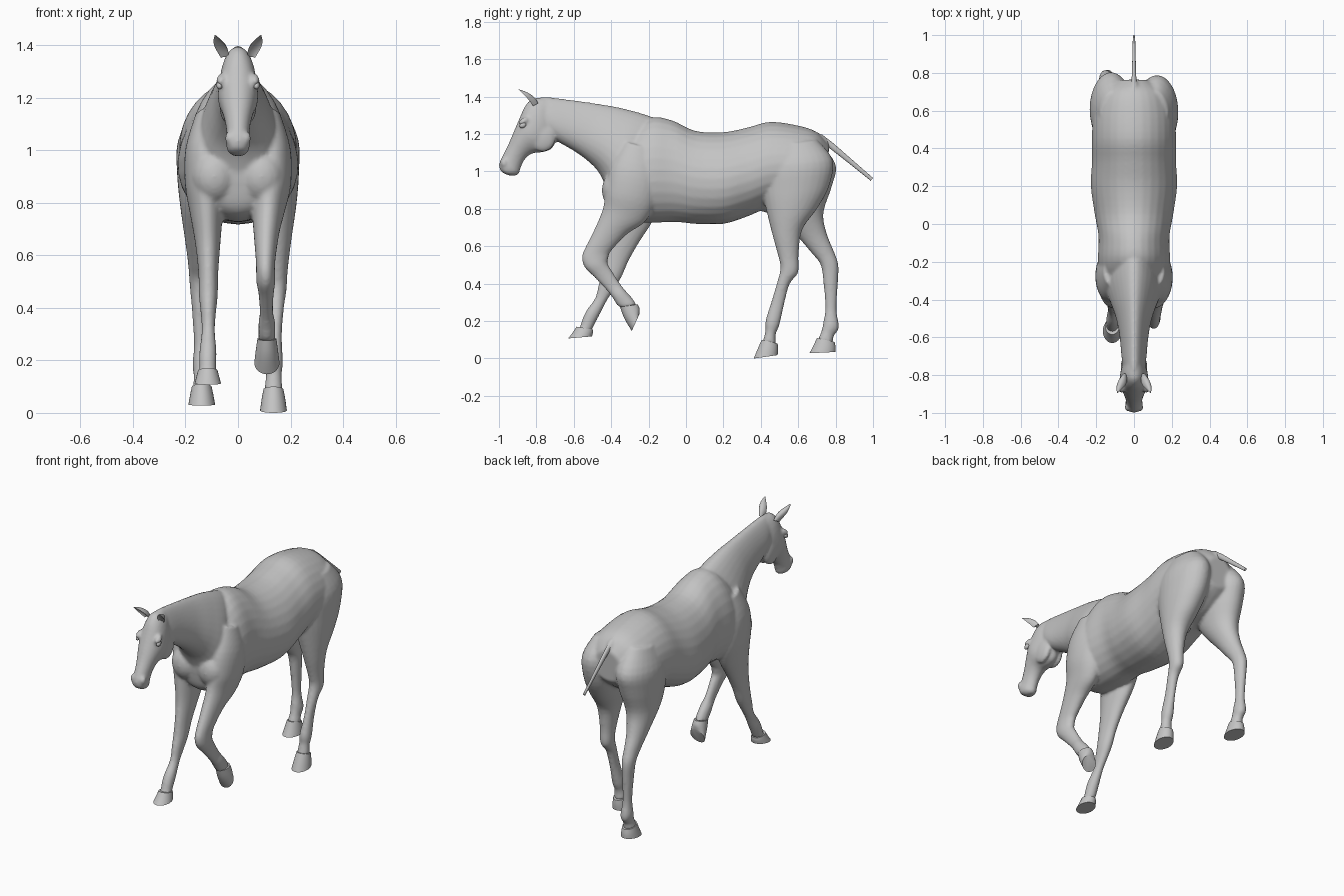
import bpy, bmesh, math
from mathutils import Vector, Matrix

cube = bpy.data.objects.get("Cube")
if cube:
    bpy.data.objects.remove(cube, do_unlink=True)

GREY = (0.55, 0.55, 0.55, 1)
grey = bpy.data.materials.new("plain grey")
grey.diffuse_color = GREY
grey.use_nodes = True
grey.node_tree.nodes["Principled BSDF"].inputs["Base Color"].default_value = GREY


def spline(keys, steps):
    """Catmull-Rom interpolation through tuples of numbers."""
    out = []
    for i in range(len(keys) - 1):
        p = [Vector(keys[min(max(j, 0), len(keys) - 1)]) for j in range(i - 1, i + 3)]
        for s in range(steps):
            t = s / steps
            out.append(0.5 * (2 * p[1] + (p[2] - p[0]) * t
                              + (2 * p[0] - 5 * p[1] + 4 * p[2] - p[3]) * t * t
                              + (3 * p[1] - p[0] - 3 * p[2] + p[3]) * t ** 3))
    return out + [Vector(keys[-1])]


def loft(bm, keys, steps=4, n=28, egg=0.0, cup=0.0):
    """Skin over rings: (y, z of one edge, y, z of the other edge, x centre, half width)."""
    rings = []
    for y1, z1, y2, z2, x, w in spline(keys, steps):
        ring = []
        for k in range(n):
            a = 2 * math.pi * k / n
            v, u = math.sin(a), math.cos(a)
            u *= 1 - egg * v
            if v > 0:
                v *= 1 - cup
            ring.append(bm.verts.new((x + w * u, (y1 + y2) / 2 + v * (y1 - y2) / 2,
                                      (z1 + z2) / 2 + v * (z1 - z2) / 2)))
        rings.append(ring)
    faces = [bm.faces.new(rings[0]), bm.faces.new(rings[-1])]
    for r, s in zip(rings, rings[1:]):
        for k in range(n):
            j = (k + 1) % n
            faces.append(bm.faces.new((r[k], r[j], s[j], s[k])))
    bmesh.ops.recalc_face_normals(bm, faces=faces)


def ball(bm, loc, size, tilt=0):
    m = Matrix.Translation(loc) @ Matrix.Rotation(tilt, 4, 'X') @ Matrix.Diagonal((*size, 1))
    bmesh.ops.create_uvsphere(bm, u_segments=20, v_segments=12, radius=1, matrix=m)


def finish(bm, name, angle=None):
    me = bpy.data.meshes.new(name)
    bm.to_mesh(me)
    bm.free()
    me.materials.append(grey)
    ob = bpy.data.objects.new(name, me)
    bpy.context.collection.objects.link(ob)
    bpy.ops.object.select_all(action='DESELECT')
    ob.select_set(True)
    bpy.context.view_layer.objects.active = ob
    if angle:
        bpy.ops.object.shade_smooth_by_angle(angle=math.radians(angle))
    else:
        bpy.ops.object.shade_smooth()
    return ob


skin = bmesh.new()

# Barrel, from chest to rump
loft(skin, [(-.435, .98, -.425, .88, 0, .05), (-.41, 1.06, -.40, .78, 0, .12),
            (-.33, 1.18, -.33, .735, 0, .17), (-.20, 1.285, -.20, .725, 0, .19),
            (-.08, 1.275, -.06, .73, 0, .187), (.05, 1.217, .05, .72, 0, .207),
            (.20, 1.21, .20, .72, 0, .228), (.33, 1.235, .33, .76, 0, .222),
            (.45, 1.265, .45, .81, 0, .222), (.60, 1.245, .60, .84, 0, .215),
            (.70, 1.21, .70, .90, 0, .175), (.765, 1.14, .755, .95, 0, .09)], egg=.1)

# Neck
loft(skin, [(-.10, 1.26, -.40, .82, 0, .13), (-.22, 1.305, -.43, .92, 0, .14),
            (-.35, 1.34, -.47, 1.00, 0, .115), (-.48, 1.363, -.53, 1.06, 0, .088),
            (-.62, 1.383, -.60, 1.11, 0, .072), (-.75, 1.398, -.67, 1.15, 0, .064),
            (-.80, 1.39, -.72, 1.18, 0, .055)], egg=.3)

# Head, from poll to lips
loft(skin, [(-.76, 1.395, -.70, 1.22, 0, .045), (-.82, 1.39, -.695, 1.165, 0, .062),
            (-.86, 1.35, -.72, 1.12, 0, .072), (-.89, 1.285, -.765, 1.103, 0, .076),
            (-.92, 1.215, -.825, 1.095, 0, .062), (-.95, 1.145, -.865, 1.06, 0, .048),
            (-.98, 1.085, -.885, 1.015, 0, .043), (-.998, 1.045, -.895, .985, 0, .045),
            (-.995, 1.01, -.92, .977, 0, .036), (-.975, .99, -.945, .978, 0, .018)], egg=-.08)

# Brow ridges, cheeks and nostril wings
for s in (-1, 1):
    ball(skin, (s * .063, -.868, 1.268), (.02, .03, .018), .6)
    ball(skin, (s * .045, -.765, 1.18), (.026, .068, .075))
    ball(skin, (s * .03, -.972, 1.045), (.02, .02, .026))
    ball(skin, (s * .09, -.375, .90), (.085, .075, .10))

# Shoulder and foreleg: left is lifted, right reaches forward
loft(skin, [(-.33, 1.16, -.17, 1.12, .11, .05), (-.40, 1.03, -.14, .98, .125, .075),
            (-.43, .90, -.16, .84, .125, .077), (-.445, .80, -.22, .73, .115, .062),
            (-.49, .69, -.315, .665, .108, .048), (-.545, .58, -.40, .575, .105, .037),
            (-.557, .535, -.415, .535, .105, .036), (-.54, .485, -.42, .51, .106, .036),
            (-.49, .435, -.40, .475, .107, .029), (-.425, .365, -.355, .405, .108, .025),
            (-.39, .32, -.325, .365, .11, .032), (-.368, .285, -.285, .32, .11, .032),
            (-.345, .27, -.265, .285, .11, .033)])
loft(skin, [(-.33, 1.16, -.17, 1.12, -.11, .05), (-.40, 1.03, -.14, .98, -.125, .075),
            (-.42, .90, -.14, .84, -.125, .077), (-.42, .78, -.18, .73, -.12, .062),
            (-.42, .66, -.245, .63, -.115, .048), (-.435, .55, -.305, .525, -.113, .038),
            (-.448, .465, -.345, .435, -.113, .036), (-.465, .405, -.38, .375, -.113, .03),
            (-.485, .325, -.425, .305, -.113, .025), (-.53, .26, -.467, .225, -.114, .032),
            (-.552, .215, -.485, .19, -.115, .033), (-.565, .175, -.50, .16, -.115, .032),
            (-.58, .15, -.51, .145, -.115, .036)])

# Thigh and hind leg: left is under the body, right trails
loft(skin, [(.44, 1.13, .70, 1.17, .11, .07), (.40, 1.02, .785, 1.06, .12, .11),
            (.405, .90, .765, .92, .125, .107), (.43, .79, .70, .80, .135, .088),
            (.465, .65, .622, .69, .145, .06), (.495, .54, .602, .56, .148, .042),
            (.505, .48, .60, .46, .148, .037), (.485, .40, .555, .40, .145, .03),
            (.455, .30, .525, .29, .142, .025), (.425, .20, .50, .18, .138, .033),
            (.425, .15, .48, .13, .136, .03), (.41, .09, .48, .075, .135, .036)])
loft(skin, [(.45, 1.13, .70, 1.17, -.11, .07), (.41, 1.02, .80, 1.04, -.12, .11),
            (.43, .90, .78, .92, -.125, .107), (.48, .79, .735, .78, -.135, .085),
            (.59, .66, .752, .67, -.145, .058), (.675, .56, .79, .575, -.148, .042),
            (.72, .50, .815, .50, -.148, .037), (.735, .40, .812, .40, -.146, .03),
            (.745, .27, .805, .26, -.143, .025), (.735, .20, .818, .165, -.14, .033),
            (.725, .15, .79, .12, -.138, .03), (.705, .10, .785, .08, -.138, .036)])

# Groin bulge and dock
ball(skin, (0, .43, .815), (.035, .07, .035), -.3)
ball(skin, (0, .725, 1.165), (.022, .05, .03), -.7)

# Fuse all body masses into one skin
body = finish(skin, "body")
fuse = body.modifiers.new("fuse", 'REMESH')
fuse.mode = 'VOXEL'
fuse.voxel_size = .009
fuse.use_smooth_shade = True
soft = body.modifiers.new("soften", 'SMOOTH')
soft.factor = .5
soft.iterations = 5

# Hooves: coronet, wall and sole rings
HOOVES = {
    "front_left_hoof": [(-.352, .275, -.258, .29, .11, .036), (-.33, .215, -.248, .265, .11, .042),
                        (-.29, .147, -.25, .235, .11, .048)],
    "front_right_hoof": [(-.585, .17, -.497, .155, -.115, .037), (-.605, .14, -.497, .14, -.115, .043),
                         (-.63, .107, -.503, .118, -.115, .05)],
    "hind_left_hoof": [(.405, .10, .49, .08, .135, .038), (.385, .055, .492, .05, .135, .045),
                       (.362, 0, .49, .018, .135, .051)],
    "hind_right_hoof": [(.70, .11, .795, .088, -.138, .038), (.682, .07, .80, .06, -.138, .045),
                        (.66, .028, .80, .035, -.138, .051)],
}
for name, rings in HOOVES.items():
    bm = bmesh.new()
    loft(bm, rings, steps=3)
    finish(bm, name, 40)

# Cupped ears and eyes
for s, side in ((1, "left"), (-1, "right")):
    bm = bmesh.new()
    loft(bm, [(-.845, 1.335, -.79, 1.365, s * .05, .014), (-.865, 1.36, -.805, 1.39, s * .058, .021),
              (-.88, 1.385, -.828, 1.41, s * .068, .022), (-.89, 1.41, -.855, 1.425, s * .078, .015),
              (-.897, 1.436, -.892, 1.438, s * .087, .002)], n=20, cup=1.35)
    finish(bm, side + "_ear", 60)
    bm = bmesh.new()
    ball(bm, (s * .07, -.872, 1.247), (.012, .019, .014), .5)
    finish(bm, side + "_eye")

# Bare tail
bm = bmesh.new()
loft(bm, [(.70, 1.21, .72, 1.15, 0, .02), (.77, 1.165, .752, 1.135, 0, .013),
          (.88, 1.07, .865, 1.048, 0, .009), (1.0, .965, .988, .95, 0, .006)], n=16)
finish(bm, "tail", 50)
